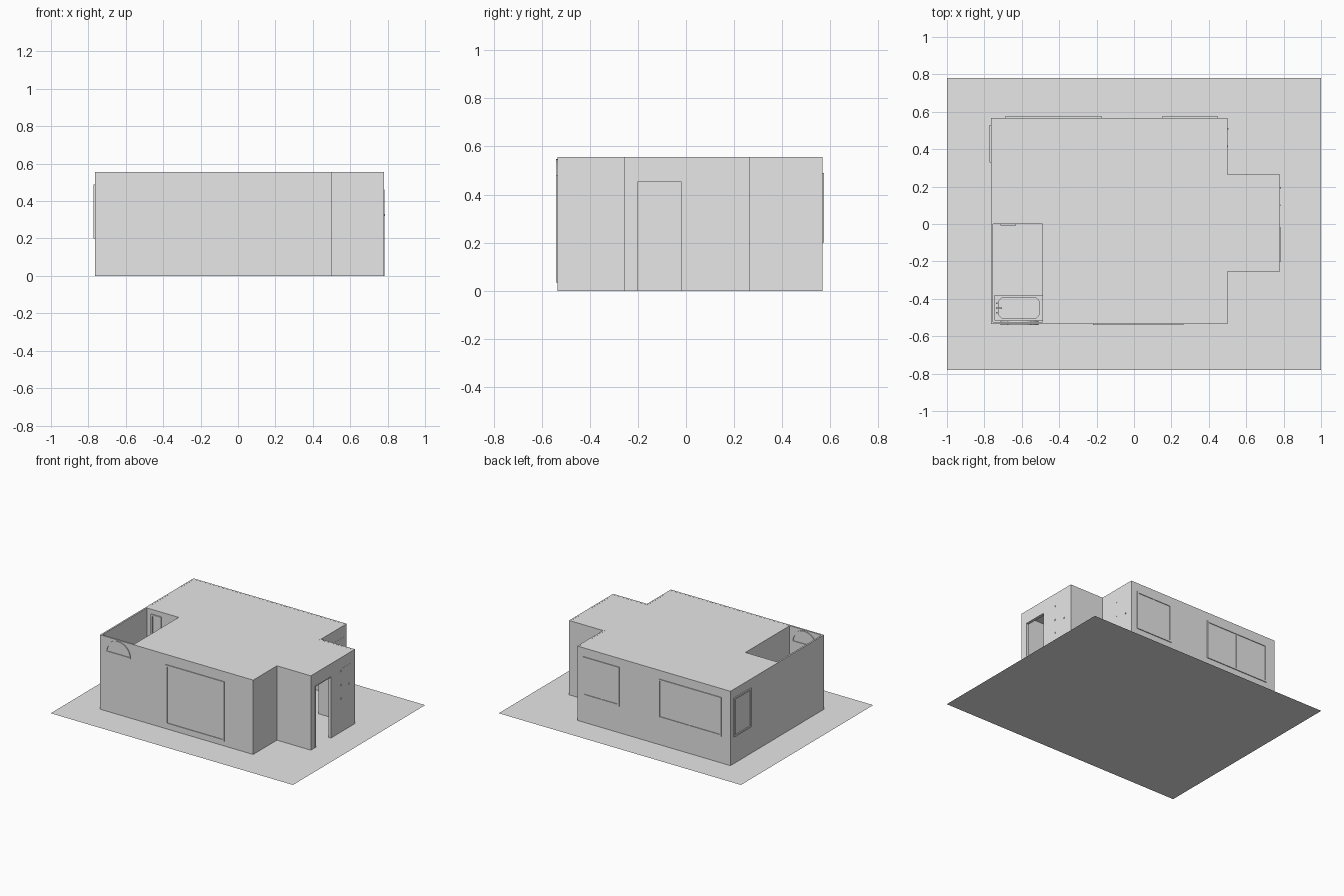
import bpy, bmesh, math
from mathutils import Vector

cube = bpy.data.objects.get("Cube")
if cube:
    bpy.data.objects.remove(cube, do_unlink=True)

grey = bpy.data.materials.new("plain_grey")
grey.use_nodes = True
grey.diffuse_color = (0.8, 0.8, 0.8, 1)
grey.node_tree.nodes["Principled BSDF"].inputs["Base Color"].default_value = (0.8, 0.8, 0.8, 1)

H = 0.555   # wall height
T = 0.012   # wall thickness


def finish(name, bm):
    mesh = bpy.data.meshes.new(name)
    bm.to_mesh(mesh)
    bm.free()
    mesh.materials.append(grey)
    ob = bpy.data.objects.new(name, mesh)
    bpy.context.scene.collection.objects.link(ob)
    return ob


def prism(name, points, offset):
    """Extrude a closed polygon along an offset."""
    bm = bmesh.new()
    face = bm.faces.new([bm.verts.new(p) for p in points])
    ext = bmesh.ops.extrude_face_region(bm, geom=[face])
    moved = [g for g in ext["geom"] if isinstance(g, bmesh.types.BMVert)]
    bmesh.ops.translate(bm, verts=moved, vec=Vector(offset))
    bmesh.ops.recalc_face_normals(bm, faces=bm.faces)
    return finish(name, bm)


def box(name, x0, x1, y0, y1, z0, z1):
    pts = [(x0, y0, z0), (x1, y0, z0), (x1, y1, z0), (x0, y1, z0)]
    return prism(name, pts, (0, 0, z1 - z0))


def cut(target, cutter):
    mod = target.modifiers.new("cut", 'BOOLEAN')
    mod.operation = 'DIFFERENCE'
    mod.solver = 'EXACT'
    mod.object = cutter
    cutter.hide_render = True
    cutter.hide_viewport = True
    cutter.display_type = 'WIRE'


def wall_box(name, axis, plane, out, a0, a1, z0, z1, depth):
    """Box lying on a wall: axis is the wall normal, out its sign."""
    d0, d1 = sorted((plane - out * 0.004, plane + out * depth))
    if axis == 'x':
        return box(name, d0, d1, a0, a1, z0, z1)
    return box(name, a0, a1, d0, d1, z0, z1)


def window(name, axis, plane, out, a0, a1, z0, z1, mullion=False, depth=0.008, w=0.012):
    args = (axis, plane, out)
    wall_box(name + "_pane", *args, a0 + w, a1 - w, z0 + w, z1 - w, 0.001)
    wall_box(name + "_sill", *args, a0, a1, z0, z0 + w, depth)
    wall_box(name + "_head", *args, a0, a1, z1 - w, z1, depth)
    wall_box(name + "_jamb_a", *args, a0, a0 + w, z0 + w, z1 - w, depth)
    wall_box(name + "_jamb_b", *args, a1 - w, a1, z0 + w, z1 - w, depth)
    if mullion:
        m = (a0 + a1) / 2
        wall_box(name + "_mullion", *args, m - w / 2, m + w / 2, z0 + w, z1 - w, depth * 0.6)


# Ground sheet
bm = bmesh.new()
bm.faces.new([bm.verts.new((x, y, 0)) for x, y in
              ((-1, -0.78), (1, -0.78), (1, 0.78), (-1, 0.78))])
finish("ground_sheet", bm)

# Outer walls: footprint raised to a ribbon and thickened inward
footprint = [(-0.765, -0.535), (0.5, -0.535), (0.5, -0.255), (0.78, -0.255),
             (0.78, 0.265), (0.5, 0.265), (0.5, 0.568), (-0.765, 0.568)]
bm = bmesh.new()
low = [bm.verts.new((x, y, 0)) for x, y in footprint]
high = [bm.verts.new((x, y, H)) for x, y in footprint]
for i in range(len(low)):
    j = (i + 1) % len(low)
    bm.faces.new((low[i], low[j], high[j], high[i]))
walls = finish("outer_walls", bm)
solid = walls.modifiers.new("thickness", 'SOLIDIFY')
solid.thickness = T
solid.offset = -1
solid.use_even_offset = True

# Doorway in the entrance wing
cut(walls, box("doorway_cutter", 0.7, 0.9, -0.2, -0.02, -0.05, 0.455))
for name, y0, y1, z0, z1 in (("door_jamb_front", -0.204, -0.2, 0, 0.459),
                             ("door_jamb_back", -0.02, -0.016, 0, 0.459),
                             ("door_head", -0.2, -0.02, 0.455, 0.459)):
    box(name, 0.762, 0.783, y0, y1, z0, z1)

# Roof, leaving the bathroom corner open to the sky
roof = [(-0.49, -0.53), (0.495, -0.53), (0.495, -0.25), (0.775, -0.25), (0.775, 0.26),
        (0.495, 0.26), (0.495, 0.563), (-0.76, 0.563), (-0.76, 0), (-0.49, 0)]
prism("roof", [(x, y, H - 0.016) for x, y in roof], (0, 0, 0.0155))

# Bathroom partitions
box("bathroom_side_wall", -0.49, -0.49 + T, -0.53, T, 0, H - 0.005)
box("bathroom_back_wall", -0.76, -0.49, 0, T, 0, H - 0.005)
window("bathroom_door", 'y', 0, -1, -0.715, -0.63, 0.002, 0.52)

# Windows
window("front_window", 'y', -0.535, -1, -0.22, 0.265, 0.035, 0.48, depth=0.006)
window("back_wide_window", 'y', 0.568, 1, -0.69, -0.17, 0.2, 0.49, True, depth=0.006)
window("back_small_window", 'y', 0.568, 1, 0.15, 0.45, 0.2, 0.49, True, depth=0.006)
window("side_window", 'x', -0.765, -1, 0.33, 0.53, 0.2, 0.49)

# Half-round window in the front wall
def arc(r, y):
    steps = 16
    return [(-0.613 + r * math.cos(math.pi * k / steps), y,
             0.445 + r * math.sin(math.pi * k / steps)) for k in range(steps + 1)]


prism("arch_rim", arc(0.102, -0.541) + arc(0.093, -0.541)[::-1], (0, 0.024, 0))
prism("arch_pane", arc(0.095, -0.536), (0, 0.014, 0))
box("arch_sill", -0.715, -0.511, -0.541, -0.517, 0.445, 0.452)

# Service doors with hinges and handle
for name, x, y in (("porch_cupboard", 0.78, 0.1), ("rear_door", 0.5, 0.416)):
    wall_box(name + "_leaf", 'x', x, 1, y, y + 0.11, 0.01, 0.47, 0.001)
    for k, z in enumerate((0.25, 0.35, 0.455)):
        wall_box(f"{name}_hinge_{k}", 'x', x, 1, y - 0.003, y + 0.003, z - 0.006, z + 0.006, 0.003)
    wall_box(name + "_handle", 'x', x, 1, y + 0.089, y + 0.097, 0.32, 0.33, 0.005)

# Bath with a rounded basin
bath = box("bath_surround", -0.745, -0.49, -0.515, -0.38, 0, 0.12)
r = 0.035
basin = []
for cx, cy, start in ((-0.505 - r, -0.392 - r, 0), (-0.725 + r, -0.392 - r, 90),
                      (-0.725 + r, -0.506 + r, 180), (-0.505 - r, -0.506 + r, 270)):
    for k in range(7):
        a = math.radians(start + 15 * k)
        basin.append((cx + r * math.cos(a), cy + r * math.sin(a), 0.03))
cut(bath, prism("basin_cutter", basin, (0, 0, 0.2)))

# Taps
for k, y in enumerate((-0.475, -0.45, -0.425)):
    box(f"tap_stem_{k}", -0.738, -0.73, y - 0.004, y + 0.004, 0.118, 0.14)
box("tap_spout", -0.738, -0.705, -0.454, -0.446, 0.136, 0.143)
